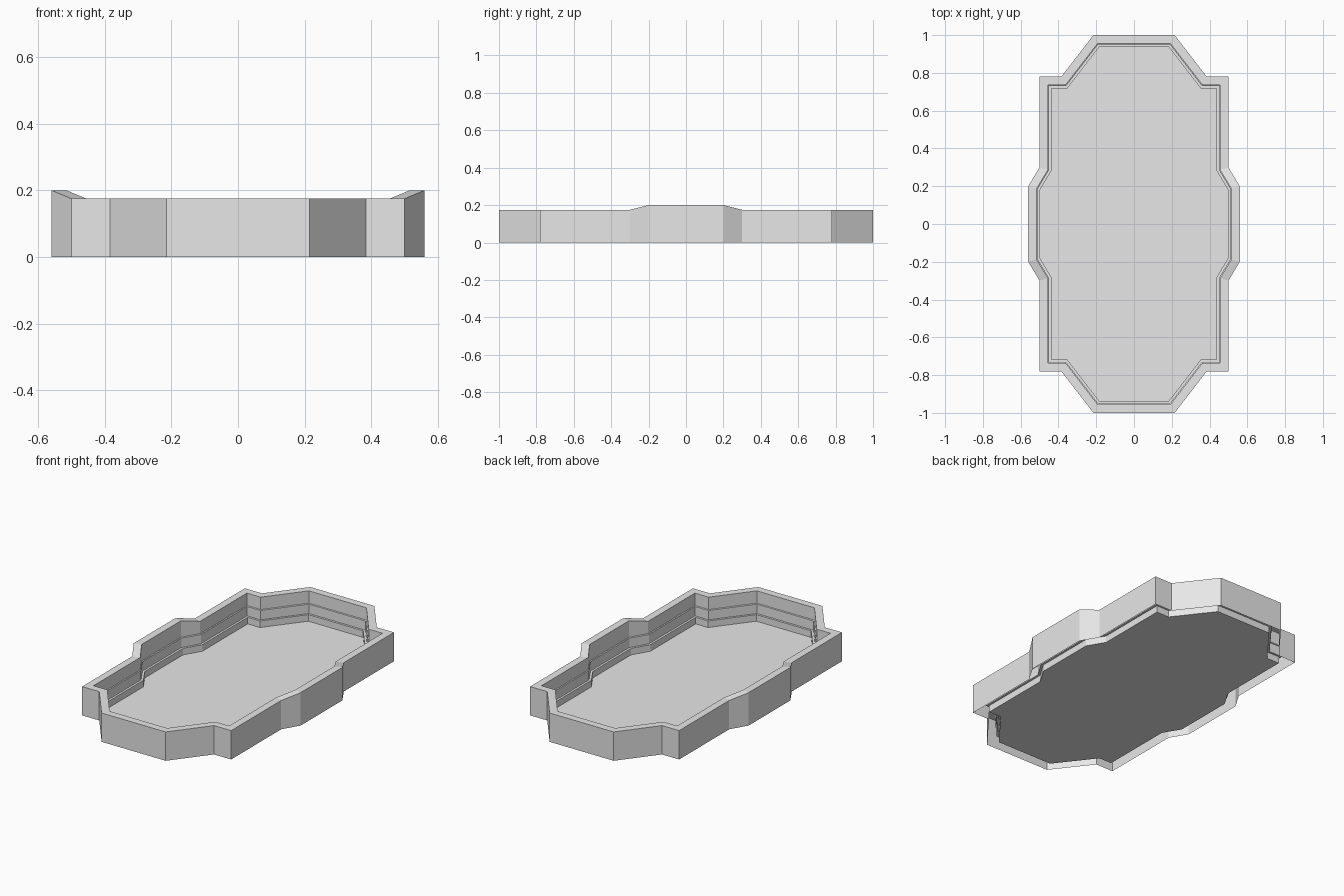
import bpy
import bmesh
from mathutils import Vector

if "Cube" in bpy.data.objects:
    bpy.data.objects.remove(bpy.data.objects["Cube"], do_unlink=True)

grey = bpy.data.materials.new("light_grey")
grey.use_nodes = True
colour = (0.8, 0.8, 0.8, 1)
grey.diffuse_color = colour
grey.node_tree.nodes["Principled BSDF"].inputs["Base Color"].default_value = colour

# One quarter of the outline, mirrored twice into a counter-clockwise loop
quarter = [(0.56, 0.2), (0.5, 0.3), (0.5, 0.78), (0.385, 0.78), (0.215, 1.0)]
half = quarter + [(-x, y) for x, y in reversed(quarter)]
outline = [Vector(p) for p in half + [(-x, -y) for x, y in half]]


def inset(points, distance):
    """Offset a counter-clockwise loop inward with mitred corners."""
    result = []
    for i, p in enumerate(points):
        before = (p - points[i - 1]).normalized()
        after = (points[(i + 1) % len(points)] - p).normalized()
        n1 = Vector((-before.y, before.x))
        n2 = Vector((-after.y, after.x))
        result.append(p + (n1 + n2) * distance / (1 + n1.dot(n2)))
    return result


def make_object(name, bm):
    mesh = bpy.data.meshes.new(name)
    bm.to_mesh(mesh)
    bm.free()
    mesh.materials.append(grey)
    obj = bpy.data.objects.new(name, mesh)
    bpy.context.collection.objects.link(obj)
    return obj


RIM = 0.175
RAISE = 0.025
FLOOR_INSET = 0.063

# Folded wall section: (inset, height), hollow underneath
section = [(0, 0), (0, RIM), (0.045, RIM), (0.045, 0.1),
           (0.05, 0.097), (0.05, 0.04), (FLOOR_INSET, 0.04), (FLOOR_INSET, 0)]

bm = bmesh.new()
loops = []
for distance, height in section:
    loop = []
    for corner, p in zip(outline, inset(outline, distance)):
        # The rim rises along the bulging sides
        lift = RAISE if height == RIM and abs(corner.x) > 0.55 else 0
        loop.append(bm.verts.new((p.x, p.y, height + lift)))
    loops.append(loop)
for lower, upper in zip(loops, loops[1:]):
    for i in range(len(outline)):
        j = (i + 1) % len(outline)
        bm.faces.new((lower[i], lower[j], upper[j], upper[i]))
make_object("tray_wall", bm)

# Flat floor sheet
bm = bmesh.new()
bm.faces.new([bm.verts.new((p.x, p.y, 0)) for p in inset(outline, FLOOR_INSET)])
make_object("tray_floor", bm)
